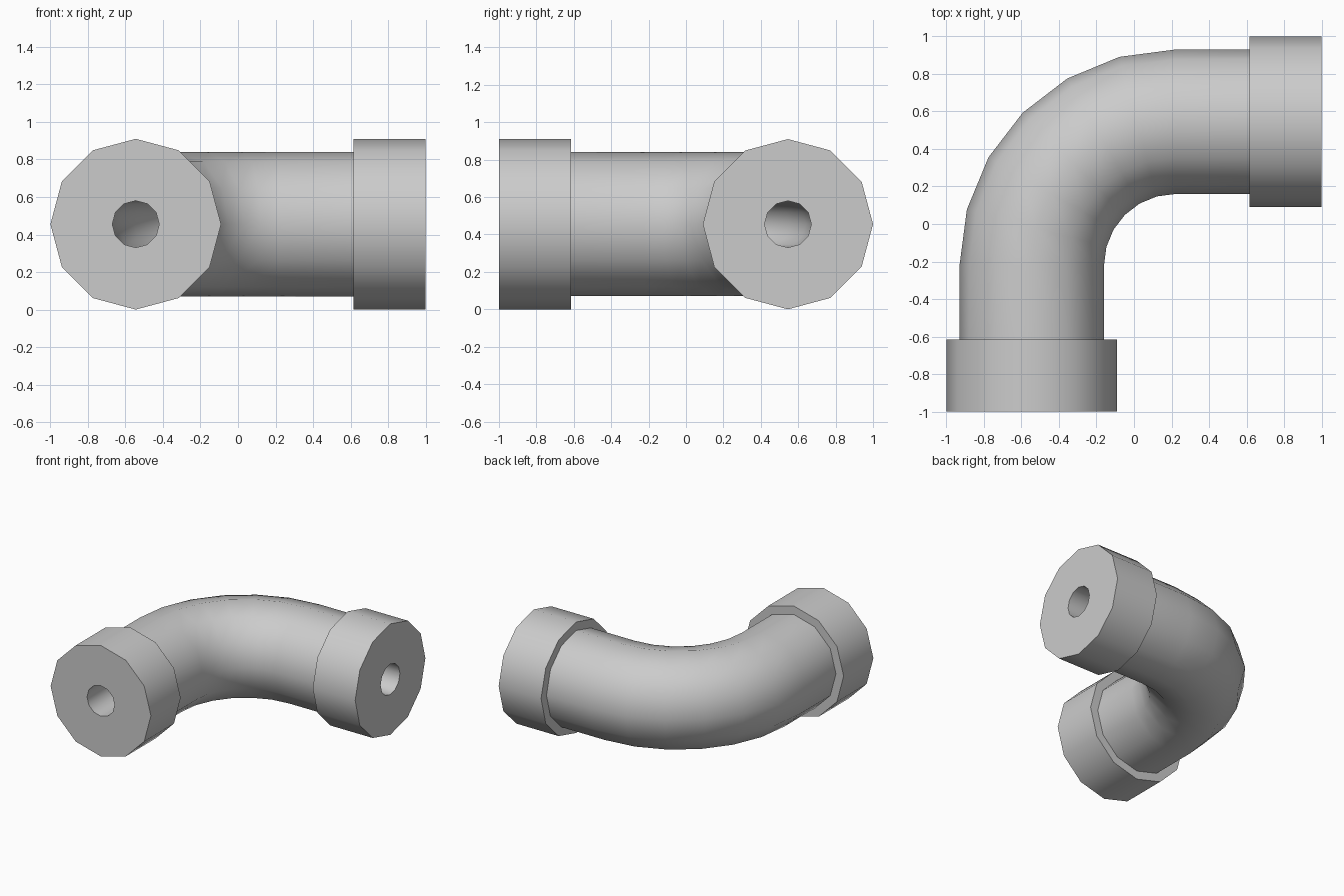
import bpy, bmesh
from math import sin, cos, radians, pi
from mathutils import Vector

if "Cube" in bpy.data.objects:
    bpy.data.objects.remove(bpy.data.objects["Cube"])

SIDES = 12
MID_Z = 0.455           # height of the pipe's centre line
OFF = 0.545             # distance of each straight leg from the axes
BEND = 0.22             # the bend turns around (BEND, -BEND)
COLLAR_R, PIPE_R, BORE_R = 0.455, 0.385, 0.125
COLLAR_IN = 0.615       # where the collars end on the pipe


def leg_front(y):
    return Vector((-OFF, y, MID_Z)), Vector((1, 0, 0))


def leg_right(x):
    return Vector((x, OFF, MID_Z)), Vector((0, -1, 0))


def bend(deg):
    a = radians(deg)
    side = Vector((cos(a), -sin(a), 0))
    return Vector((BEND, -BEND, MID_Z)) - side * (OFF + BEND), side


# Centre line stations of the bend, in 15 degree steps
curve = [bend(15 * i) for i in range(7)]

# Outer skin with a stepped collar at each end, then back through the bore
stations = [(leg_front(-1), COLLAR_R), (leg_front(-COLLAR_IN), COLLAR_R),
            (leg_front(-COLLAR_IN), PIPE_R)]
stations += [(s, PIPE_R) for s in curve]
stations += [(leg_right(COLLAR_IN), PIPE_R), (leg_right(COLLAR_IN), COLLAR_R),
             (leg_right(1), COLLAR_R), (leg_right(1), BORE_R)]
stations += [(s, BORE_R) for s in reversed(curve)]
stations += [(leg_front(-1), BORE_R)]

bm = bmesh.new()
rings = []
for (centre, side), r in stations:
    ring = []
    for k in range(SIDES):
        a = 2 * pi * k / SIDES
        ring.append(bm.verts.new(centre + side * r * cos(a) + Vector((0, 0, r * sin(a)))))
    rings.append(ring)
for ra, rb in zip(rings, rings[1:] + rings[:1]):
    for k in range(SIDES):
        n = (k + 1) % SIDES
        bm.faces.new((ra[k], ra[n], rb[n], rb[k]))
bmesh.ops.recalc_face_normals(bm, faces=bm.faces)

# Pipe elbow object
mesh = bpy.data.meshes.new("pipe_elbow")
bm.to_mesh(mesh)
bm.free()
elbow = bpy.data.objects.new("pipe_elbow", mesh)
bpy.context.collection.objects.link(elbow)
bpy.context.view_layer.objects.active = elbow
elbow.select_set(True)
bpy.ops.object.shade_smooth_by_angle(angle=radians(40))
